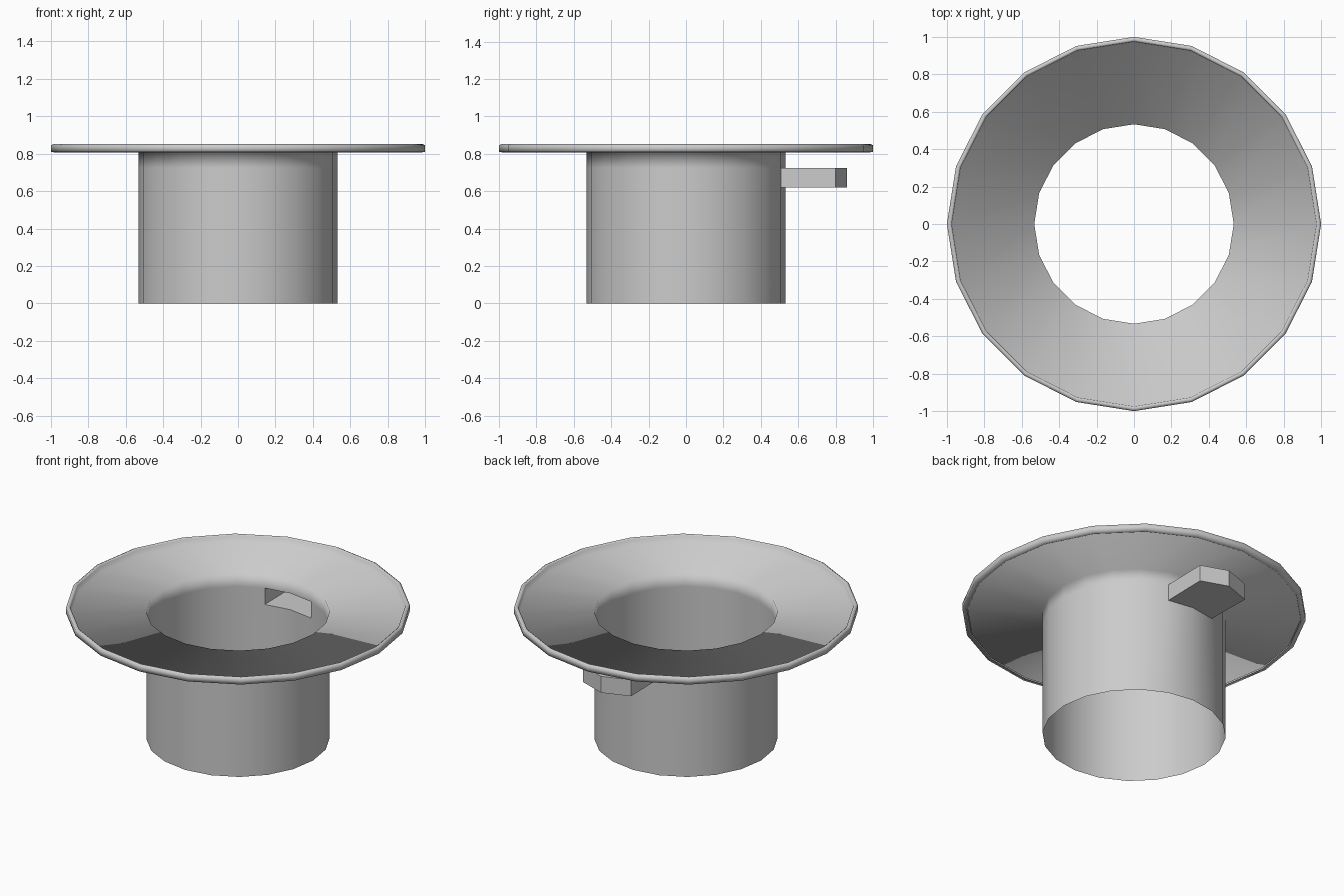
import bpy, bmesh
from math import cos, sin, pi

if "Cube" in bpy.data.objects:
    bpy.data.objects.remove(bpy.data.objects["Cube"])

SIDES = 20
# Cross-section (radius, height): thin tube, flat brim, raised lip
PROFILE = [(0.533, 0), (0.533, 0.62), (0.533, 0.725), (0.533, 0.81),
           (0.97, 0.81), (0.975, 0.845), (0.985, 0.853), (1.0, 0.845),
           (1.0, 0.81), (0.972, 0.806)]

bm = bmesh.new()
rings = [[bm.verts.new((r * cos(2 * pi * k / SIDES), r * sin(2 * pi * k / SIDES), z))
          for k in range(SIDES)] for r, z in PROFILE]

# Body of revolution, leaving two openings at the back for the hollow spout
back = SIDES // 4
for i in range(len(rings) - 1):
    for k in range(SIDES):
        if i == 1 and k in (back - 1, back):
            continue
        n = (k + 1) % SIDES
        f = bm.faces.new((rings[i][k], rings[i + 1][k], rings[i + 1][n], rings[i][n]))
        f.smooth = True

# Hollow spout: open at the tube, closed by a slightly pointed end
cols = [back - 1, back, back + 1]
inner = [[rings[i][k] for k in cols] for i in (1, 2)]
outer = [[bm.verts.new((x, y, z)) for x, y in ((0.17, 0.80), (0, 0.86), (-0.17, 0.80))]
         for z in (0.62, 0.725)]
for c in range(2):
    bm.faces.new((inner[0][c], inner[0][c + 1], outer[0][c + 1], outer[0][c]))
    bm.faces.new((inner[1][c], outer[1][c], outer[1][c + 1], inner[1][c + 1]))
    bm.faces.new((outer[0][c], outer[0][c + 1], outer[1][c + 1], outer[1][c]))
for c in (0, 2):
    bm.faces.new((inner[0][c], outer[0][c], outer[1][c], inner[1][c]))

# Consistent facing, with the brim's upper side outward
bmesh.ops.recalc_face_normals(bm, faces=bm.faces)
bm.normal_update()
brim = next(f for f in bm.faces if rings[3][0] in f.verts and rings[4][0] in f.verts)
if brim.normal.z < 0:
    bmesh.ops.reverse_faces(bm, faces=bm.faces)

mesh = bpy.data.meshes.new("brimmed_tube")
bm.to_mesh(mesh)
bm.free()
bpy.context.collection.objects.link(bpy.data.objects.new("brimmed_tube", mesh))
